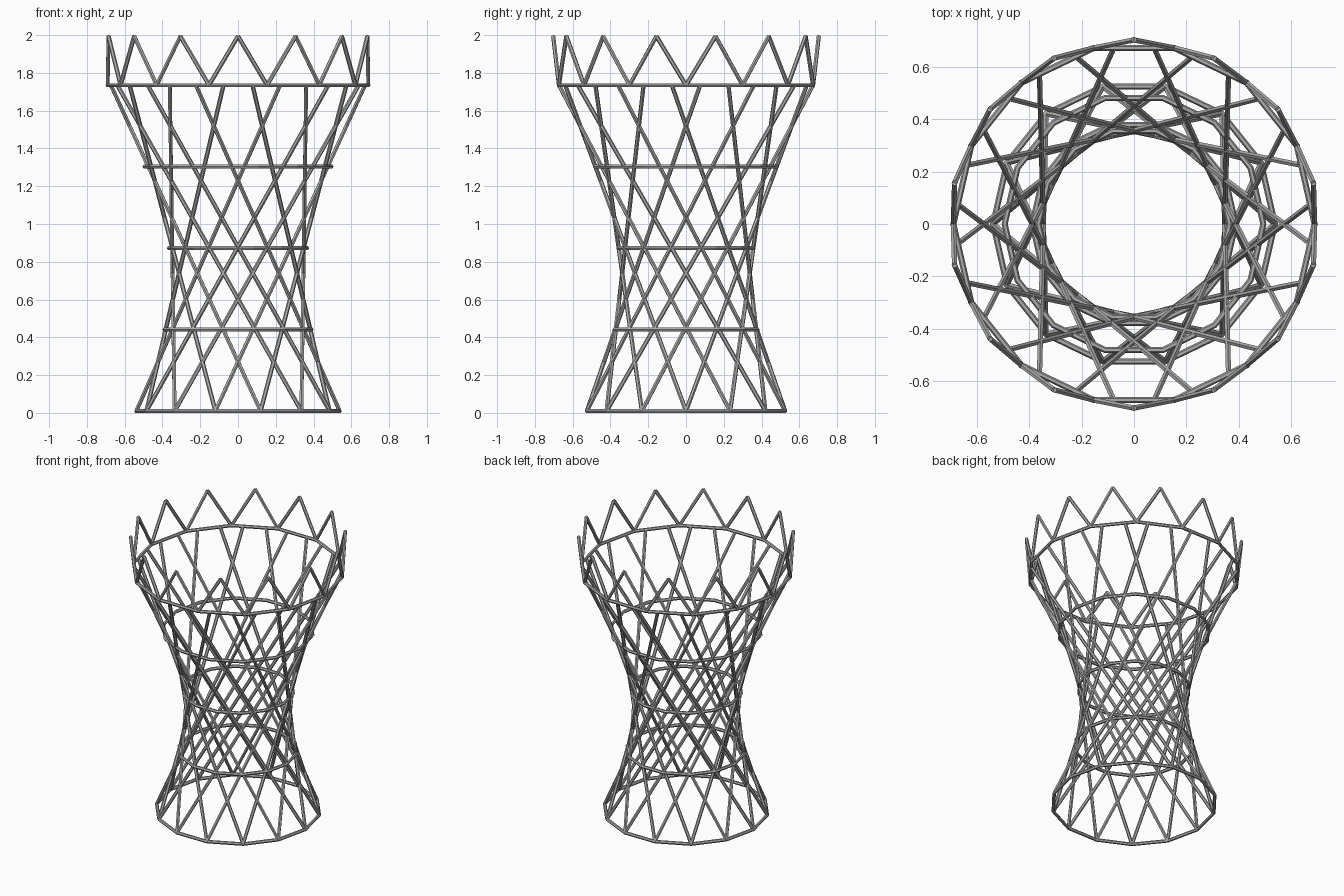
import bpy
import bmesh
import math
from mathutils import Vector

cube = bpy.data.objects.get("Cube")
if cube:
    bpy.data.objects.remove(cube, do_unlink=True)

COUNT = 14            # sides of every ring
STEP = 2 * math.pi / COUNT
TUBE = 0.0115         # tube radius
SIDES = 6
BASE_Z, TOP_Z, PEAK_Z = 0.01, 1.735, 1.994
BASE_R, TOP_R, PEAK_R = 0.538, 0.69, 0.703
TWIST = 4.25          # ring sides that each strut turns through

steel = bpy.data.materials.new("steel grey")
steel.use_nodes = True
colour = (0.42, 0.42, 0.42, 1)
steel.diffuse_color = colour
steel.node_tree.nodes["Principled BSDF"].inputs["Base Color"].default_value = colour


def polar(radius, place, z):
    angle = place * STEP
    return Vector((radius * math.cos(angle), radius * math.sin(angle), z))


def on_ring(radius, place, z):
    """Point on the straight side of a ring, at a fractional corner number."""
    low = math.floor(place)
    return polar(radius, low, z).lerp(polar(radius, low + 1, z), place - low)


def finish(name, bm):
    bmesh.ops.recalc_face_normals(bm, faces=bm.faces)
    mesh = bpy.data.meshes.new(name)
    bm.to_mesh(mesh)
    bm.free()
    mesh.materials.append(steel)
    obj = bpy.data.objects.new(name, mesh)
    bpy.context.collection.objects.link(obj)


def add_bar(bm, start, end):
    axis = end - start
    made = bmesh.ops.create_cone(bm, cap_ends=True, segments=SIDES, radius1=TUBE,
                                 radius2=TUBE, depth=axis.length)
    turn = axis.to_track_quat("Z", "Y").to_matrix()
    for vert in made["verts"]:
        vert.co = turn @ vert.co + (start + end) / 2


def add_ring(name, radius, z):
    bm = bmesh.new()
    mitre = 1 / math.cos(STEP / 2)
    loops = []
    for i in range(COUNT):
        loop = []
        for k in range(SIDES):
            a = 2 * math.pi * k / SIDES
            loop.append(bm.verts.new(polar(radius + TUBE * mitre * math.cos(a), i,
                                           z + TUBE * math.sin(a))))
        loops.append(loop)
    for i in range(COUNT):
        here, there = loops[i], loops[(i + 1) % COUNT]
        for k in range(SIDES):
            n = (k + 1) % SIDES
            bm.faces.new((here[k], here[n], there[n], there[k]))
    finish(name, bm)


# Horizontal rings, evenly spaced up the tower
rings = [("base_ring", BASE_R), ("lower_ring", 0.388), ("waist_ring", 0.365),
         ("upper_ring", 0.494), ("rim_ring", TOP_R)]
for level, (name, radius) in enumerate(rings):
    add_ring(name, radius, BASE_Z + (TOP_Z - BASE_Z) * level / 4)

# Two opposed sets of straight leaning struts
for name, turn in (("left_leaning_struts", TWIST), ("right_leaning_struts", -TWIST)):
    bm = bmesh.new()
    for i in range(COUNT):
        add_bar(bm, polar(BASE_R, i, BASE_Z), on_ring(TOP_R, i + turn, TOP_Z))
    finish(name, bm)

# Zigzag crown above the rim
bm = bmesh.new()
for i in range(COUNT):
    peak = polar(PEAK_R, i + 0.5, PEAK_Z)
    for corner in (i, i + 1):
        add_bar(bm, polar(TOP_R, corner, TOP_Z), peak)
finish("crown_zigzag", bm)
